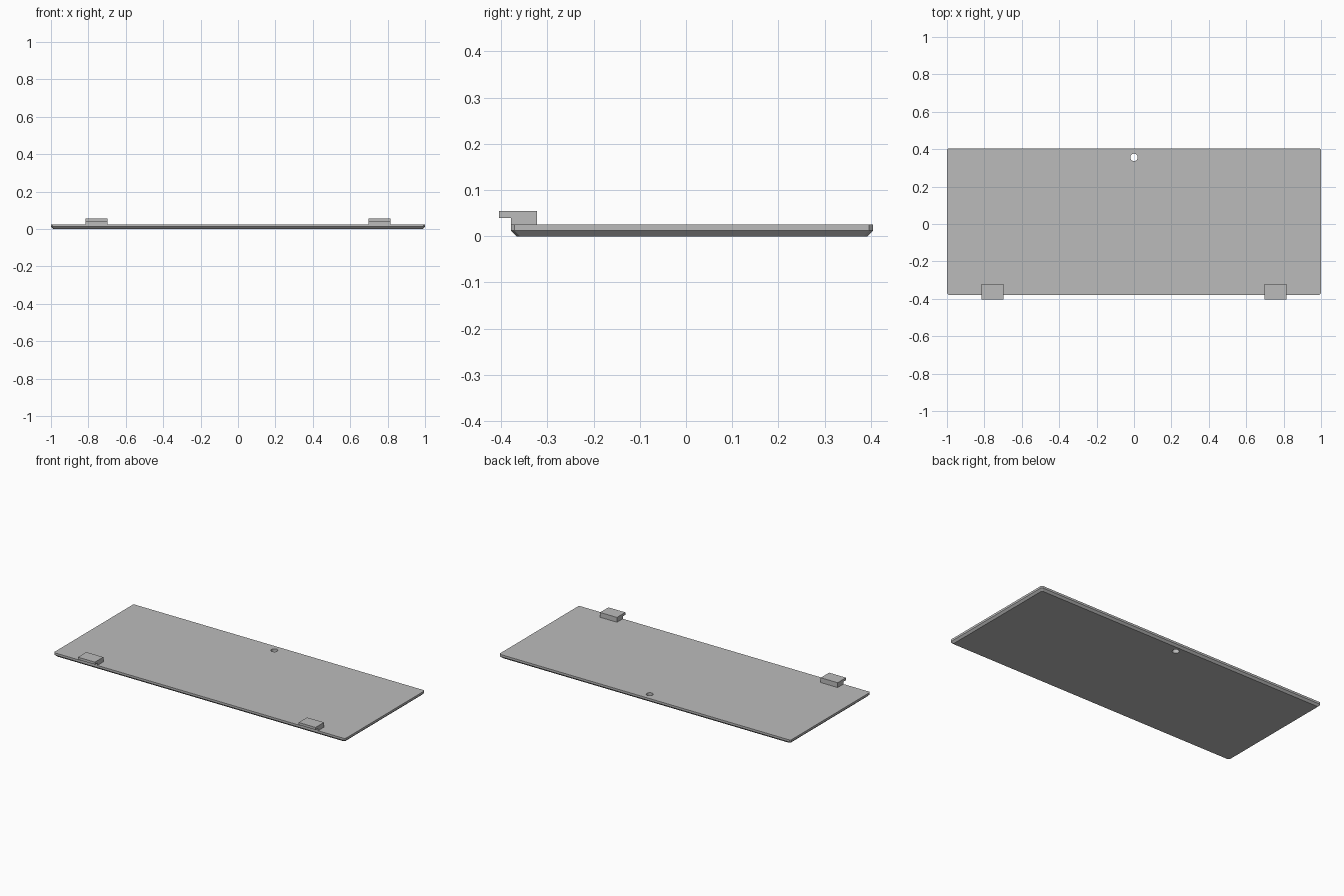
import bpy, bmesh

cube = bpy.data.objects.get("Cube")
if cube:
    bpy.data.objects.remove(cube, do_unlink=True)

grey = bpy.data.materials.new("plain grey")
grey.use_nodes = True
colour = (0.5, 0.5, 0.5, 1)
grey.diffuse_color = colour
grey.node_tree.nodes["Principled BSDF"].inputs["Base Color"].default_value = colour


def finish(name, bm):
    bmesh.ops.recalc_face_normals(bm, faces=bm.faces)
    mesh = bpy.data.meshes.new(name)
    bm.to_mesh(mesh)
    bm.free()
    mesh.materials.append(grey)
    obj = bpy.data.objects.new(name, mesh)
    bpy.context.collection.objects.link(obj)
    return obj


# Thin panel with small cut corners and a chamfered underside
FRONT, BACK, TOP, CUT = -0.379, 0.404, 0.025, 0.008


def outline(inset):
    x, f, b = 1 - inset, FRONT + inset, BACK - inset
    return [(-x + CUT, f), (x - CUT, f), (x, f + CUT), (x, b - CUT),
            (x - CUT, b), (-x + CUT, b), (-x, b - CUT), (-x, f + CUT)]


bm = bmesh.new()
rings = [[bm.verts.new((x, y, z)) for x, y in outline(inset)]
         for inset, z in ((0.012, 0), (0, 0.012), (0, TOP))]
bm.faces.new(rings[0])
bm.faces.new(rings[-1])
for low, high in zip(rings, rings[1:]):
    for i in range(len(low)):
        j = (i + 1) % len(low)
        bm.faces.new((low[i], low[j], high[j], high[i]))
panel = finish("panel", bm)

# Round finger hole near the back edge
bm = bmesh.new()
bmesh.ops.create_cone(bm, cap_ends=True, segments=32, radius1=0.02, radius2=0.02, depth=0.2)
bmesh.ops.translate(bm, verts=bm.verts, vec=(0, 0.356, 0))
cutter = finish("hole_cutter", bm)
cutter.hide_render = True
hole = panel.modifiers.new("hole", 'BOOLEAN')
hole.object = cutter
hole.solver = 'EXACT'
bpy.context.view_layer.objects.active = panel
bpy.ops.object.modifier_apply(modifier=hole.name)
bpy.data.objects.remove(cutter, do_unlink=True)

# Hooked tabs whose lips overhang the front edge
profile = [(-0.322, TOP), (-0.322, 0.055), (-0.404, 0.055),
           (-0.404, 0.04), (FRONT, 0.04), (FRONT, TOP)]
for name, x in (("right_tab", -0.757), ("left_tab", 0.757)):
    bm = bmesh.new()
    side = bm.faces.new([bm.verts.new((x - 0.058, y, z)) for y, z in profile])
    extruded = bmesh.ops.extrude_face_region(bm, geom=[side])["geom"]
    moved = [v for v in extruded if isinstance(v, bmesh.types.BMVert)]
    bmesh.ops.translate(bm, verts=moved, vec=(0.116, 0, 0))
    if not side.is_valid or len(bm.faces) < len(profile) + 2:
        bm.faces.new([v for v in bm.verts if v not in moved])
    finish(name, bm)
